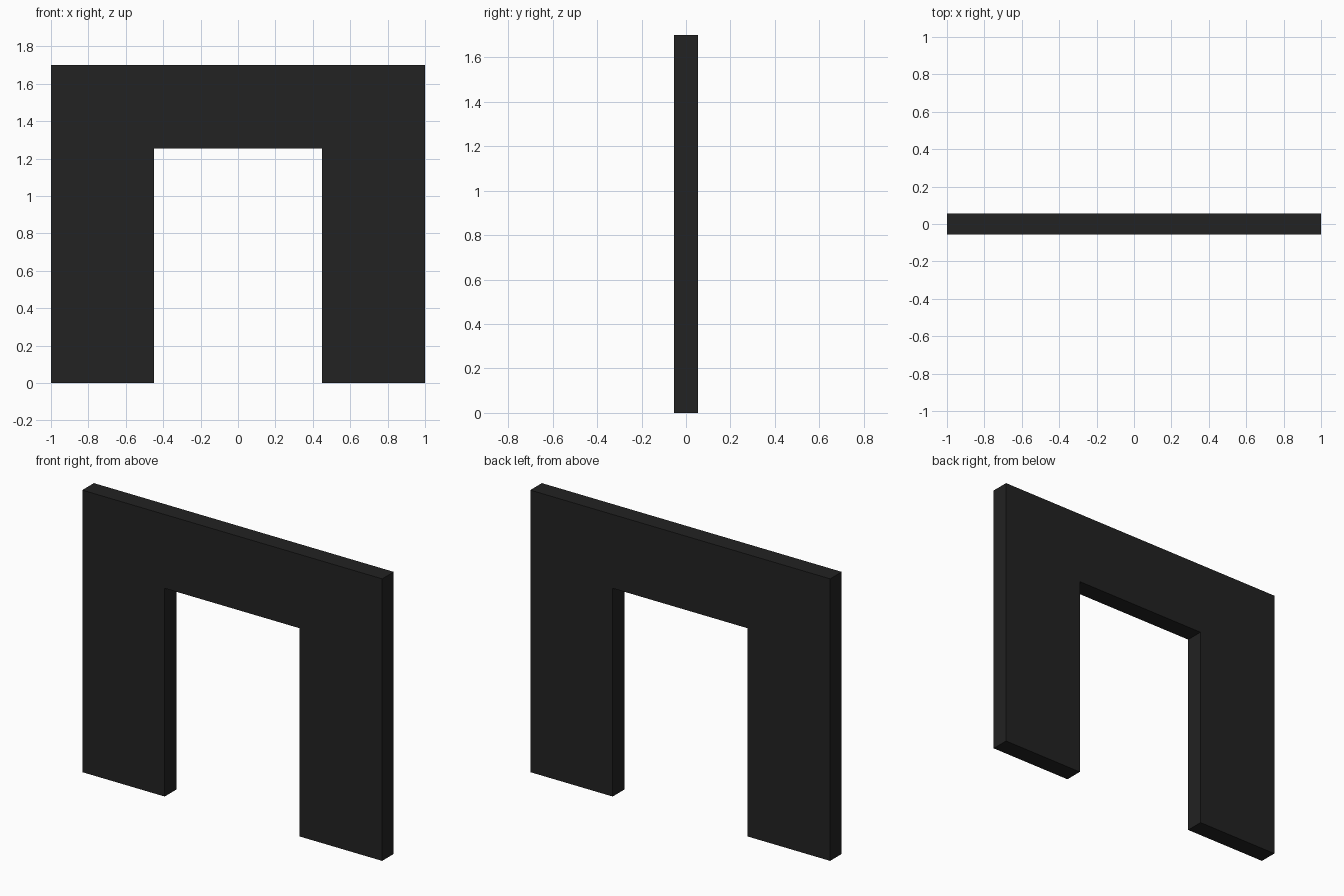
import bpy, bmesh

if "Cube" in bpy.data.objects:
    bpy.data.objects.remove(bpy.data.objects["Cube"])

# Dimensions
W, H = 1.0, 1.70          # half width, height
OW, OH = 0.45, 1.255      # opening half width, height
T = 0.055                 # half thickness

mat = bpy.data.materials.new("charcoal black")
mat.diffuse_color = (0.016, 0.016, 0.016, 1)
mat.use_nodes = True
mat.node_tree.nodes["Principled BSDF"].inputs["Base Color"].default_value = mat.diffuse_color

# Door surround: U-shaped profile, extruded front to back
profile = [(-W, 0), (-OW, 0), (-OW, OH), (OW, OH), (OW, 0), (W, 0), (W, H), (-W, H)]
bm = bmesh.new()
face = bm.faces.new([bm.verts.new((x, -T, z)) for x, z in profile])
ext = bmesh.ops.extrude_face_region(bm, geom=[face])
moved = [g for g in ext["geom"] if isinstance(g, bmesh.types.BMVert)]
bmesh.ops.translate(bm, verts=moved, vec=(0, 2 * T, 0))
# Keep exactly one front cap
if not face.is_valid or not any(abs(f.calc_center_median().y + T) < 1e-5 for f in bm.faces):
    front = [v for v in bm.verts if v.co.y < 0]
    bmesh.ops.contextual_create(bm, geom=front)
bmesh.ops.recalc_face_normals(bm, faces=bm.faces)

mesh = bpy.data.meshes.new("surround")
bm.to_mesh(mesh)
bm.free()
mesh.materials.append(mat)
obj = bpy.data.objects.new("surround", mesh)
bpy.context.collection.objects.link(obj)
